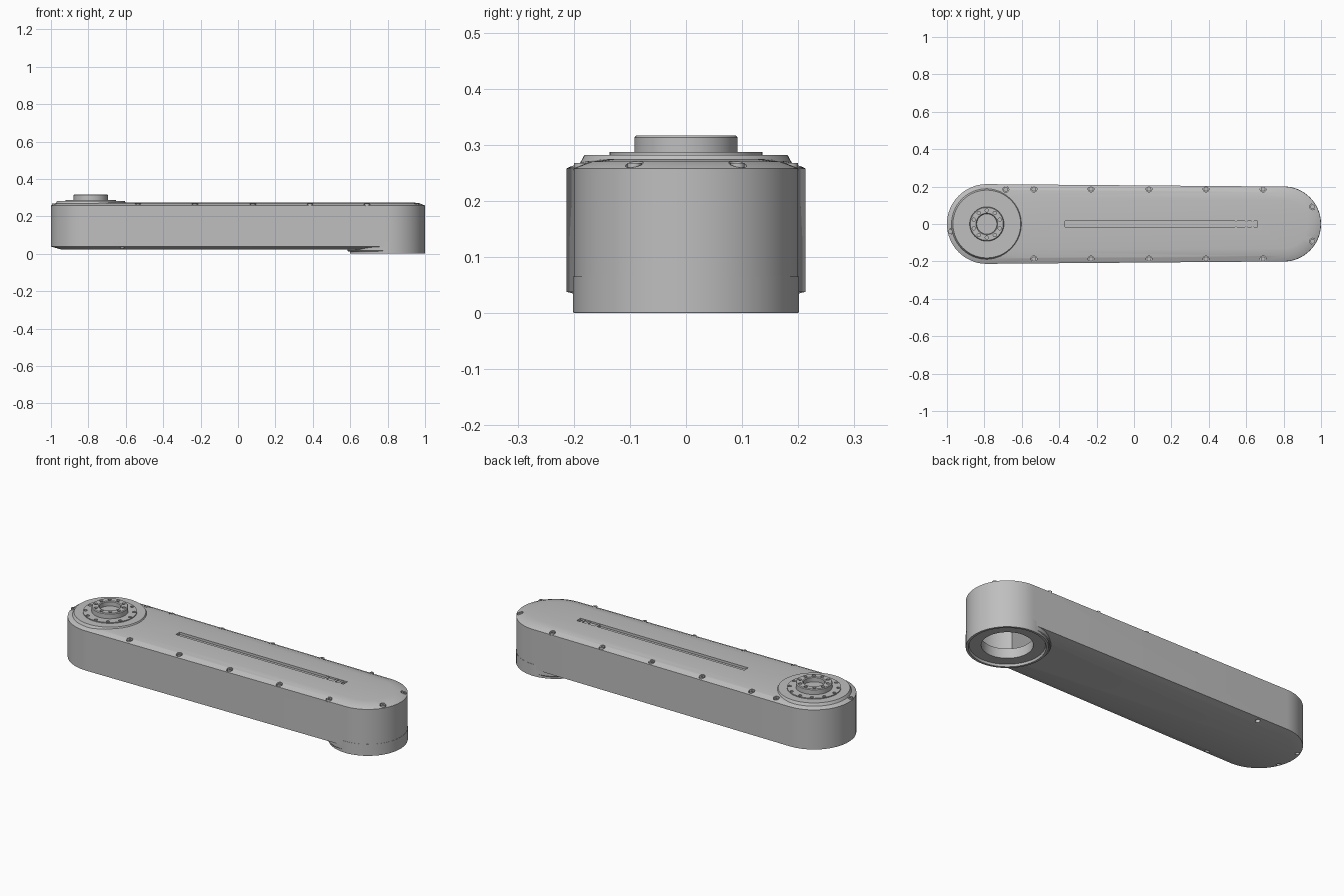
import bpy, bmesh
from math import pi, sin, cos, radians
from mathutils import Matrix

cube = bpy.data.objects.get("Cube")
if cube:
    bpy.data.objects.remove(cube, do_unlink=True)

grey = bpy.data.materials.new("light grey metal")
grey.use_nodes = True
grey.diffuse_color = (0.52, 0.52, 0.52, 1)
grey.node_tree.nodes["Principled BSDF"].inputs["Base Color"].default_value = (0.52, 0.52, 0.52, 1)

HUB, HUB_R = -0.787, 0.213      # output end
BASE, BASE_R = 0.799, 0.2       # mounting end


def finish(name, bm):
    bmesh.ops.recalc_face_normals(bm, faces=bm.faces)
    mesh = bpy.data.meshes.new(name)
    bm.to_mesh(mesh)
    bm.free()
    mesh.materials.append(grey)
    ob = bpy.data.objects.new(name, mesh)
    bpy.context.collection.objects.link(ob)
    return ob


def outline(inset, z, n=32):
    """Tapered capsule outline of the arm, pulled in by inset."""
    points = []
    for cx, r, start in ((BASE, BASE_R, -pi / 2), (HUB, HUB_R, pi / 2)):
        for i in range(n + 1):
            a = start + pi * i / n
            points.append((cx + (r - inset) * cos(a), (r - inset) * sin(a), z))
    return points


def loft(name, levels):
    bm = bmesh.new()
    rings = [[bm.verts.new(p) for p in outline(*lv)] for lv in levels]
    count = len(rings[0])
    for a, b in zip(rings, rings[1:]):
        for i in range(count):
            j = (i + 1) % count
            bm.faces.new((a[i], a[j], b[j], b[i]))
    bm.faces.new(rings[0])
    bm.faces.new(rings[-1])
    return finish(name, bm)


def ring(name, cx, profile, n=64):
    """Revolve a closed (radius, z) profile about a vertical axis."""
    bm = bmesh.new()
    loops = [[bm.verts.new((cx + r * cos(2 * pi * k / n), r * sin(2 * pi * k / n), z))
              for r, z in profile] for k in range(n)]
    m = len(profile)
    for k in range(n):
        a, b = loops[k], loops[(k + 1) % n]
        for i in range(m):
            j = (i + 1) % m
            bm.faces.new((a[i], a[j], b[j], b[i]))
    return finish(name, bm)


def cylinders(name, spots, r, z0, z1, n=16):
    bm = bmesh.new()
    for x, y in spots:
        bmesh.ops.create_cone(bm, cap_ends=True, segments=n, radius1=r, radius2=r, depth=z1 - z0,
                              matrix=Matrix.Translation((x, y, (z0 + z1) / 2)))
    return finish(name, bm)


def box(name, x0, x1, half_y, z0, z1):
    bm = bmesh.new()
    place = Matrix.Translation(((x0 + x1) / 2, 0, (z0 + z1) / 2))
    bmesh.ops.create_cube(bm, size=1, matrix=place @ Matrix.Diagonal((x1 - x0, 2 * half_y, z1 - z0, 1)))
    return finish(name, bm)


def cut(target, cutter):
    mod = target.modifiers.new("cut", "BOOLEAN")
    mod.operation, mod.solver, mod.object = "DIFFERENCE", "EXACT", cutter
    bpy.context.view_layer.objects.active = target
    bpy.ops.object.modifier_apply(modifier=mod.name)
    bpy.data.objects.remove(cutter, do_unlink=True)


def circle(cx, r, count, turn=0.0):
    return [(cx + r * cos(turn + 2 * pi * k / count), r * sin(turn + 2 * pi * k / count))
            for k in range(count)]


# Arm housing: bevelled underside, straight wall, gently sloped lid edge
housing = loft("arm_housing", [(0.05, 0.024), (0.008, 0.036), (0, 0.038), (0, 0.258),
                               (0.004, 0.26), (0.03, 0.27), (0.07, 0.275)])

# Hollow inside, reached through the mounting opening
cut(housing, box("pocket_cutter", -0.5, 0.75, 0.11, 0.06, 0.25))
cut(housing, cylinders("chamber_cutter", [(BASE, 0)], 0.165, 0.06, 0.25, 64))
cut(housing, cylinders("opening_cutter", [(BASE, 0)], 0.127, -0.1, 0.1, 64))

# Lid groove with a small latch at one end
cut(housing, box("groove_cutter", -0.37, 0.66, 0.017, 0.262, 0.3))
latch = box("groove_latch", 0.535, 0.65, 0.013, 0.258, 0.268)
for i, x in enumerate((0.545, 0.6, 0.635)):
    box(f"latch_rib_{i + 1}", x - 0.006, x + 0.006, 0.015, 0.26, 0.273)

# Lid screws in sunk seats around the edge
screws = [(x, s * 0.187) for x in (-0.535, -0.23, 0.08, 0.385, 0.69) for s in (1, -1)]
screws += [(0.955, 0.092), (0.955, -0.092), (-0.685, 0.185), (-0.982, -0.04)]
cut(housing, cylinders("screw_seat_cutter", screws, 0.016, 0.255, 0.3))
heads = cylinders("lid_screws", screws, 0.0125, 0.25, 0.268)
cut(heads, cylinders("screw_socket_cutter", screws, 0.006, 0.262, 0.3, 6))

# Small holes along the underside bevel of the output end
under = [(-0.62, -0.19), (-0.62, 0.19), (-0.97, 0.07), (-0.97, -0.07)]
cut(housing, cylinders("underside_hole_cutter", under, 0.012, 0.0, 0.048))

# Mounting boss: raised lip around a recessed face
ring("mounting_boss", BASE, [(0.126, 0.065), (0.126, 0.012), (0.184, 0.012), (0.188, 0.0),
                             (0.2, 0.0), (0.201, 0.002), (0.201, 0.065)])
ring("boss_collar", 0.785, [(0.19, 0.04), (0.19, 0.016), (0.197, 0.012), (0.2, 0.016), (0.2, 0.04)])

# Output joint: collar plate, bolt flange and hollow boss
plate = ring("joint_plate", HUB, [(0.04, 0.262), (0.192, 0.262), (0.181, 0.282), (0.04, 0.282)])
flange = ring("joint_flange", HUB, [(0.04, 0.27), (0.136, 0.27), (0.136, 0.287), (0.04, 0.287)])
cut(flange, cylinders("flange_hole_cutter", circle(HUB, 0.123, 12), 0.009, 0.2825, 0.3, 12))
hub = ring("output_hub", HUB, [(0.054, 0.272), (0.092, 0.272), (0.092, 0.313), (0.088, 0.317),
                               (0.058, 0.317), (0.054, 0.313)])
cut(hub, cylinders("hub_hole_cutter", circle(HUB, 0.073, 10, radians(18)), 0.009, 0.305, 0.33, 12))
cylinders("hub_floor", [(HUB, 0)], 0.056, 0.27, 0.29, 48)

# Shade smooth with crisp edges
for ob in bpy.context.scene.objects:
    ob.select_set(ob.type == "MESH" and grey.name in ob.data.materials)
bpy.context.view_layer.objects.active = housing
bpy.ops.object.shade_smooth_by_angle(angle=radians(24))
